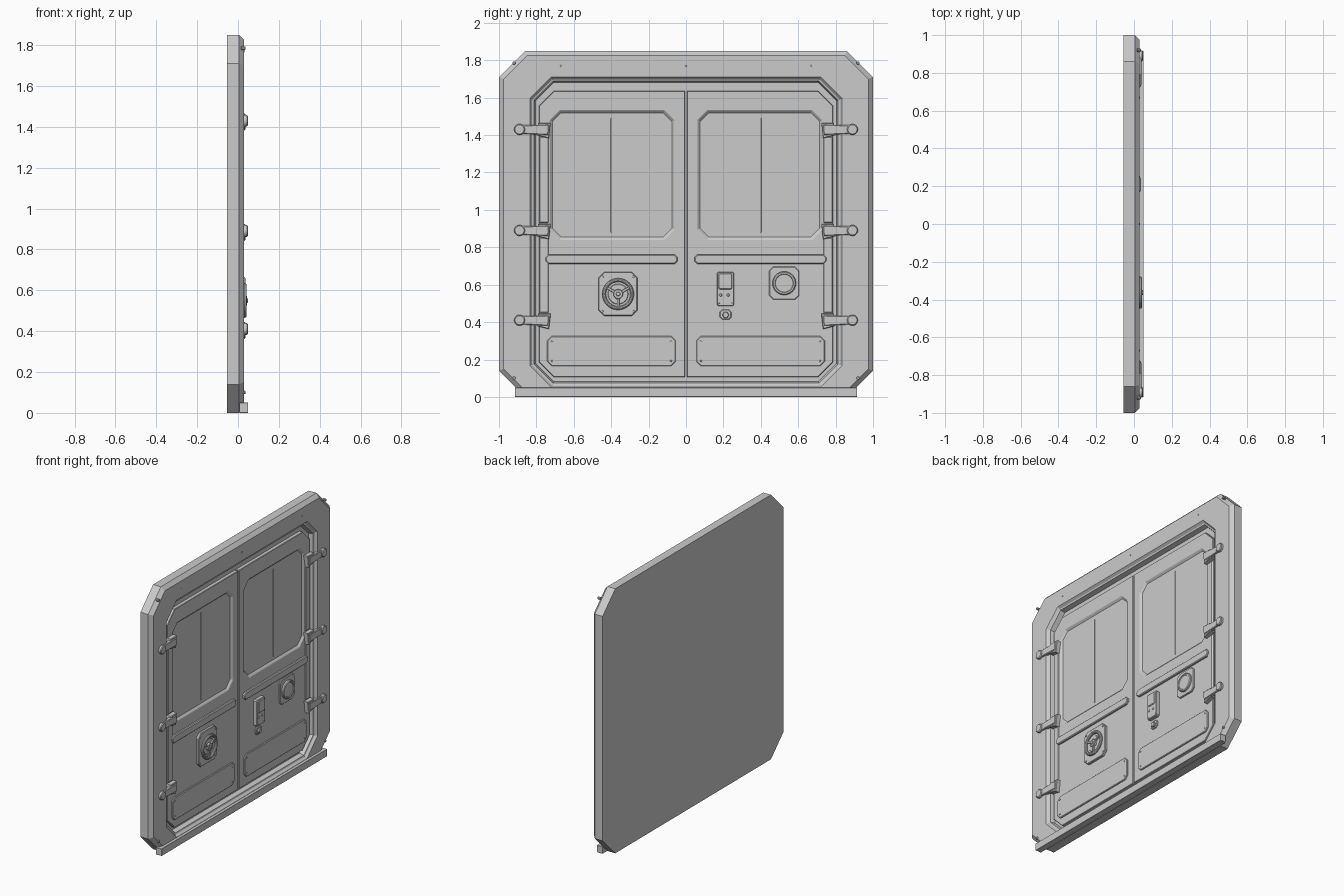
import bpy, bmesh, math

if "Cube" in bpy.data.objects:
    bpy.data.objects.remove(bpy.data.objects["Cube"])

def loft(name, rings, smooth=False):
    """Skin a stack of (outline in y/z, x) rings and cap both ends."""
    bm = bmesh.new()
    vs = [[bm.verts.new((x, y, z)) for y, z in pts] for pts, x in rings]
    n = len(vs[0])
    for a, b in zip(vs, vs[1:]):
        for i in range(n):
            j = (i + 1) % n
            bm.faces.new((a[i], a[j], b[j], b[i]))
    bm.faces.new(vs[0])
    bm.faces.new(vs[-1])
    bmesh.ops.recalc_face_normals(bm, faces=bm.faces)
    me = bpy.data.meshes.new(name)
    bm.to_mesh(me)
    bm.free()
    ob = bpy.data.objects.new(name, me)
    bpy.context.collection.objects.link(ob)
    if smooth:
        bpy.context.view_layer.objects.active = ob
        bpy.ops.object.select_all(action='DESELECT')
        ob.select_set(True)
        bpy.ops.object.shade_smooth_by_angle(angle=math.radians(35))
    return ob

def octo(y0, y1, z0, z1, c, s=1, d=0.0):
    """Chamfered rectangle inset by d; c = chamfer or (inner, outer) pair; s mirrors y."""
    a, b = c if isinstance(c, tuple) else (c, c)
    a, b = max(a - .586 * d, .002), max(b - .586 * d, .002)
    y0, y1, z0, z1 = y0 + d, y1 - d, z0 + d, z1 - d
    pts = [(y0 + a, z0), (y1 - b, z0), (y1, z0 + b), (y1, z1 - b),
           (y1 - b, z1), (y0 + a, z1), (y0, z1 - a), (y0, z0 + a)]
    return [(s * y, z) for y, z in pts]

def plate(name, y0, y1, z0, z1, c, x0, x1, s=1, bev=.004):
    return loft(name, [(octo(y0, y1, z0, z1, c, s), x0),
                       (octo(y0, y1, z0, z1, c, s), x1 - bev),
                       (octo(y0, y1, z0, z1, c, s, bev), x1)])

def circle(y, z, r, n):
    return [(y + r * math.cos(2 * math.pi * i / n), z + r * math.sin(2 * math.pi * i / n)) for i in range(n)]

def disc(name, y, z, r, x0, x1, n=24, bev=.003):
    return loft(name, [(circle(y, z, r, n), x0), (circle(y, z, r, n), x1 - bev),
                       (circle(y, z, r - bev, n), x1)], n > 8)

def beam(name, p, q, w0, w1, x0, x1, bev=.004):
    """Tapered bar from p to q in the y/z plane."""
    dy, dz = q[0] - p[0], q[1] - p[1]
    l = math.hypot(dy, dz)
    uy, uz = dy / l, dz / l
    def ring(d):
        out = []
        for (y, z), e, w in ((p, d, w0 / 2 - d), (q, -d, w1 / 2 - d)):
            y, z = y + uy * e, z + uz * e
            out.append([(y - uz * w, z + uy * w), (y + uz * w, z - uy * w)])
        return [out[0][0], out[0][1], out[1][1], out[1][0]]
    return loft(name, [(ring(0), x0), (ring(0), x1 - bev), (ring(bev), x1)])

FRONT, LEAF, FLOOR, GLASS = .03, .005, -.02, -.008

# Frame: closed back, bevelled rim and stepped doorway
outer = (-1, 1, 0, 1.85, .14)
door = (-.835, .835, .052, 1.71, .115)
loft("frame", [(octo(*outer), -.055), (octo(*outer), .005), (octo(*outer, d=.025), FRONT),
               (octo(*door), FRONT), (octo(*door, d=.012), .015),
               (octo(*door, d=.022), .012), (octo(*door, d=.03), FLOOR)])

# Sill
plate("sill", -.915, .915, 0, .05, .002, .007, .05, bev=.001)

# Screws on the frame
for s in (-1, 1):
    for z in (.1, 1.785):
        disc("frame_corner_bolt", s * .92, z, .009, .015, .037, 10)
for y in (-.67, 0, .67):
    disc("frame_top_rivet", y, 1.77, .005, .028, .032, 8, .001)

for s in (-1, 1):
    # Door leaf with recessed window
    leaf = (.005, .787, .107, 1.635, (.002, .08), s)
    win = (.06, .73, .84, 1.535, .055, s)
    loft("door_leaf", [(octo(*leaf), FLOOR - .005), (octo(*leaf), LEAF - .003),
                       (octo(*leaf, d=.003), LEAF), (octo(*win), LEAF),
                       (octo(*win, d=.004), LEAF - .002), (octo(*win, d=.016), GLASS)])
    plate("window_divider", .397, .403, .88, 1.49, .001, GLASS - .003, GLASS + .004, s, .001)
    for z0, z1 in ((.93, 1.39), (.45, .85)):
        plate("hinge_strip", .735, .784, z0, z1, .004, LEAF - .004, LEAF + .005, s)

    # Middle rail and kick plate
    plate("middle_rail", .045, .75, .71, .762, .016, LEAF - .003, .02, s, .005)
    plate("kick_plate", .055, .742, .165, .325, .024, LEAF - .003, .014, s)
    for y in (.08, .717):
        for z in (.192, .298):
            disc("kick_plate_screw", s * y, z, .005, .012, .017, 8, .001)

    # Hinges
    for z in (1.43, .89, .41):
        beam("hinge_arm", (s * .89, z), (s * .735, z - .002), .045, .055, .018, .041)
        beam("hinge_block", (s * .795, z + .002), (s * .728, z - .006), .066, .084, LEAF - .005, .036)
        disc("hinge_bolt", s * .89, z, .029, .025, .048, 20, .005)

# Hand wheel and mounting plate
wy, wz = -.363, .55
plate("wheel_plate", -.468, -.26, .433, .668, .03, LEAF - .003, .022)
for y in (-.447, -.281):
    for z in (.458, .643):
        disc("wheel_plate_screw", y, z, .006, .02, .026, 8, .001)
disc("wheel_base", wy, wz, .055, .018, .026)
bpy.ops.mesh.primitive_torus_add(major_radius=.075, minor_radius=.01, major_segments=32, minor_segments=10,
                                 location=(.033, wy, wz), rotation=(0, math.pi / 2, 0))
bpy.context.object.name = "wheel_rim"
bpy.ops.object.shade_smooth_by_angle()
for a in (30, 150, 270):
    c, s = math.cos(math.radians(a)), math.sin(math.radians(a))
    beam("wheel_spoke", (wy + c * .015, wz + s * .015), (wy + c * .073, wz + s * .073), .015, .013, .028, .038, .002)
disc("wheel_hub", wy, wz, .026, .022, .043)
disc("wheel_nut", wy, wz, .013, .04, .049, 6)

# Keypad box with screen and buttons, hex fastener below
plate("keypad_box", .165, .257, .485, .668, .008, LEAF - .003, .031)
plate("keypad_screen", .173, .247, .575, .662, .008, .028, .037)
for y in (.185, .225):
    disc("keypad_button", y, .545, .008, .028, .035, 12)
for y in (.178, .244):
    disc("keypad_screw", y, .5, .004, .029, .033, 8, .001)
plate("fastener_plate", .18, .243, .413, .468, .014, LEAF - .003, .013)
disc("hex_fastener", .212, .438, .018, .01, .026, 6)

# Round port
plate("port_plate", .445, .605, .52, .697, .022, LEAF - .003, .015)
py, pz = .525, .608
loft("port_cover", [(circle(py, pz, r, 32), x) for r, x in
                    ((.063, .01), (.063, .025), (.058, .03), (.05, .03), (.047, .026))], True)
